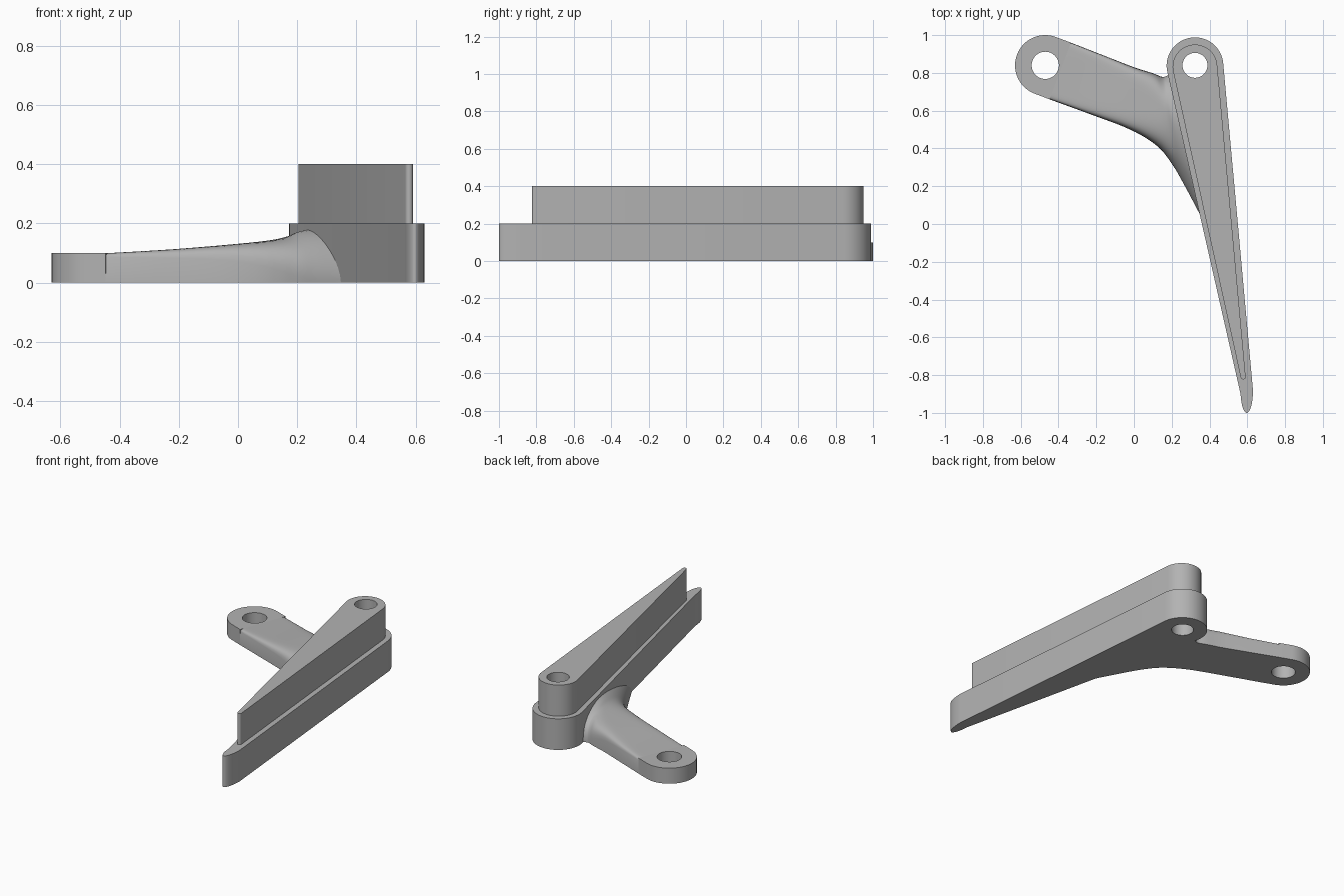
import bpy, bmesh
from math import sin, cos, radians, pi
from mathutils import Vector

cube = bpy.data.objects.get("Cube")
if cube:
    bpy.data.objects.remove(cube, do_unlink=True)

grey = bpy.data.materials.new("plain grey")
grey.use_nodes = True
colour = (0.45, 0.45, 0.45, 1)
grey.diffuse_color = colour
grey.node_tree.nodes["Principled BSDF"].inputs["Base Color"].default_value = colour


def arc(cx, cy, rx, ry, start, end, steps):
    """Points of an elliptical arc, angles in degrees."""
    angles = [radians(start + (end - start) * i / steps) for i in range(steps + 1)]
    return [(cx + rx * cos(a), cy + ry * sin(a)) for a in angles]


def circle(cx, cy, r, steps=48):
    return arc(cx, cy, r, r, 0, 360, steps)[:-1]


def finish(name, bm):
    bmesh.ops.recalc_face_normals(bm, faces=bm.faces)
    mesh = bpy.data.meshes.new(name)
    bm.to_mesh(mesh)
    bm.free()
    obj = bpy.data.objects.new(name, mesh)
    bpy.context.collection.objects.link(obj)
    mesh.materials.append(grey)
    bpy.ops.object.select_all(action="DESELECT")
    obj.select_set(True)
    bpy.context.view_layer.objects.active = obj
    bpy.ops.object.shade_smooth_by_angle(angle=radians(30))
    return obj


def plate(name, loops, z0, z1):
    """Extrude an outline with holes from z0 to z1."""
    bm = bmesh.new()
    for loop in loops:
        verts = [bm.verts.new((x, y, z0)) for x, y in loop]
        for a, b in zip(verts, verts[1:] + verts[:1]):
            bm.edges.new((a, b))
    bmesh.ops.triangle_fill(bm, edges=bm.edges[:], use_beauty=True, normal=(0, 0, 1))
    top = bmesh.ops.extrude_face_region(bm, geom=bm.faces[:])["geom"]
    moved = [v for v in top if isinstance(v, bmesh.types.BMVert)]
    bmesh.ops.translate(bm, verts=moved, vec=(0, 0, z1 - z0))
    return finish(name, bm)


# Tapered blade in two steps, with a shared pivot hole
pivot = (0.323, 0.84)
lower = arc(0.323, 0.838, 0.15, 0.15, 5, 193, 36) + arc(0.597, -0.88, 0.033, 0.12, 190, 360, 24)
upper = arc(0.323, 0.832, 0.118, 0.118, 5, 191, 36) + arc(0.578, -0.81, 0.013, 0.013, 190, 365, 10)
plate("lower_blade", [lower, circle(*pivot, 0.066)], 0, 0.2)
plate("upper_blade", [upper, circle(*pivot, 0.066)], 0.2, 0.4)

# Rounded arm end with its hole, closed by a straight edge towards the arm
end_back, end_front = (-0.334, 0.960), (-0.447, 0.660)
boss = arc(-0.47, 0.84, 0.16, 0.16, 69.2, 249.2, 36) + [end_front, end_back]
plate("arm_end", [boss, circle(-0.47, 0.84, 0.072)], 0, 0.1)

# Arm stations: back edge, front edge, crown height
stations = [
    (*end_back, *end_front, 0.100),
    (-0.15, 0.888, -0.25, 0.588, 0.112),
    (0.00, 0.830, -0.02, 0.500, 0.130),
    (0.10, 0.798, 0.12, 0.415, 0.143),
    (0.145, 0.780, 0.20, 0.320, 0.156),
    (0.168, 0.782, 0.27, 0.200, 0.172),
    (0.200, 0.800, 0.36, 0.030, 0.182),
]


def smooth_path(points, steps):
    """Catmull-Rom interpolation through the stations."""
    pts = [Vector(p) for p in points]
    pts = [pts[0] * 2 - pts[1]] + pts + [pts[-1] * 2 - pts[-2]]
    out = []
    for p0, p1, p2, p3 in zip(pts, pts[1:], pts[2:], pts[3:]):
        for i in range(steps):
            t = i / steps
            out.append(0.5 * (2 * p1 + (p2 - p0) * t + (2 * p0 - 5 * p1 + 4 * p2 - p3) * t * t
                              + (3 * p1 - p0 - 3 * p2 + p3) * t ** 3))
    return out + [pts[-2]]


# Lofted arm: boxy section at the rounded end, domed and flared at the blade
bm = bmesh.new()
rings = []
path = smooth_path(stations, 6)
across = 28
for k, (bx, by, fx, fy, h) in enumerate(path):
    t = k / (len(path) - 1)
    power = 1.7 + 14 * (1 - t) ** 3
    ring = []
    for i in range(across + 1):
        u = -cos(pi * i / across)
        s = ((u + 1) / 2) ** (1 + 0.6 * t * t)
        z = h * max(0, 1 - abs(u) ** power) ** (1 / power)
        ring.append(bm.verts.new((bx + (fx - bx) * s, by + (fy - by) * s, z)))
    rings.append(ring)
for a, b in zip(rings, rings[1:]):
    for i in range(across):
        bm.faces.new((a[i], a[i + 1], b[i + 1], b[i]))
    bm.faces.new((a[0], b[0], b[-1], a[-1]))
for ring in (rings[0], rings[-1]):
    bm.faces.new(ring)
finish("arm", bm)
